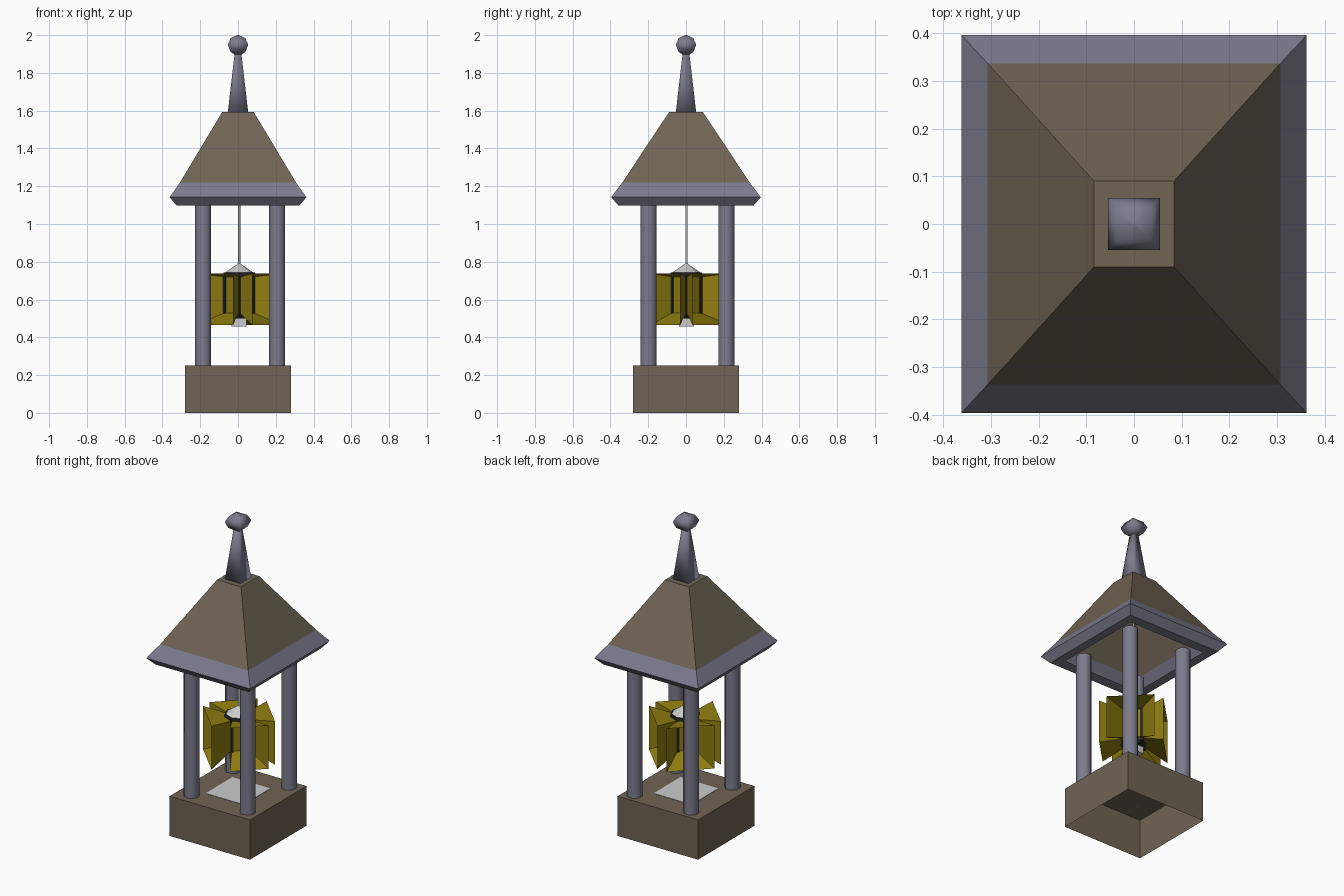
import bpy, bmesh, math
from mathutils import Matrix, Vector

if "Cube" in bpy.data.objects:
    bpy.data.objects.remove(bpy.data.objects["Cube"])


def material(name, rgb):
    m = bpy.data.materials.new(name)
    m.diffuse_color = (*rgb, 1)
    m.use_nodes = True
    m.node_tree.nodes["Principled BSDF"].inputs["Base Color"].default_value = m.diffuse_color
    return m


STONE = material("brown_stone", (0.16, 0.126, 0.088))
SLATE = material("slate_purple", (0.20, 0.198, 0.265))
GLASS = material("amber_glass", (0.28, 0.21, 0.005))
PALE = material("pale_metal", (0.60, 0.60, 0.60))
BLACK = material("black_iron", (0.02, 0.02, 0.026))


def make(name, bm, mat, smooth=None, normals=True):
    if normals:
        bmesh.ops.recalc_face_normals(bm, faces=bm.faces)
    me = bpy.data.meshes.new(name)
    bm.to_mesh(me)
    bm.free()
    me.materials.append(mat)
    ob = bpy.data.objects.new(name, me)
    bpy.context.collection.objects.link(ob)
    if smooth:
        bpy.ops.object.select_all(action='DESELECT')
        ob.select_set(True)
        bpy.context.view_layer.objects.active = ob
        bpy.ops.object.shade_smooth_by_angle(angle=math.radians(smooth))
    return ob


def loft(name, rings, mat, bottom=True, top=True, turn=0, at=(0, 0)):
    """Stack of rectangular rings (half x, half y, z), turned about z."""
    bm = bmesh.new()
    rot = Matrix.Rotation(math.radians(turn), 3, 'Z')
    loops = []
    for hx, hy, z in rings:
        loops.append([bm.verts.new(rot @ Vector((sx * hx, sy * hy, z)) + Vector((*at, 0)))
                      for sx, sy in ((-1, -1), (1, -1), (1, 1), (-1, 1))])
    for a, b in zip(loops, loops[1:]):
        for i in range(4):
            j = (i + 1) % 4
            bm.faces.new((a[i], a[j], b[j], b[i]))
    if bottom:
        bm.faces.new(loops[0][::-1])
    if top:
        bm.faces.new(loops[-1])
    return make(name, bm, mat)


def cone(name, x, y, z0, z1, r0, r1, sides, mat, turn=None, smooth=None):
    bm = bmesh.new()
    bmesh.ops.create_cone(bm, cap_ends=True, segments=sides, radius1=r0, radius2=r1,
                          depth=z1 - z0,
                          matrix=Matrix.Translation((x, y, (z0 + z1) / 2)) @
                          Matrix.Rotation(math.pi / sides if turn is None else turn, 4, 'Z'))
    return make(name, bm, mat, smooth)


# base: a box open underneath, with a pale plate on top
loft("base", [(.28, .28, 0), (.28, .28, .25)], STONE, bottom=False)
loft("base_plate", [(.133, .133, .25), (.133, .133, .252)], PALE, bottom=False)

# four posts
for i, x in enumerate((-.185, .207)):
    for j, y in enumerate((-.198, .214)):
        cone(f"post_{i}{j}", x, y, .25, 1.11, .046, .046, 8, SLATE, smooth=50)

# hollow roof: slate eaves ring and stone slopes
loft("eaves", [(.27, .29, 1.10), (.325, .357, 1.097), (.362, .396, 1.142), (.307, .337, 1.22)],
     SLATE, bottom=False, top=False)
loft("roof", [(.307, .337, 1.22), (.084, .09, 1.592)], STONE, bottom=False)

# spire and its square knob
for ob in (
    loft("spire", [(.054, .054, 1.59), (.017, .017, 1.91)], SLATE),
    loft("knob", [(.02, .02, 1.898), (.04, .04, 1.912), (.054, .054, 1.95),
                  (.038, .038, 1.985), (.004, .004, 2.0)], SLATE),
):
    for p in ob.data.polygons:
        p.use_smooth = True

# hanging lantern, turned to face the diagonals
C = (.006, .002)
cone("hanging_rod", *C, .77, 1.58, .006, .006, 6, PALE, smooth=70)
cone("lantern_cap", *C, .742, .79, .076, .007, 8, PALE, turn=0)
cone("lantern_top_band", *C, .724, .742, .084, .084, 8, BLACK, turn=0)
cone("lantern_bottom_band", *C, .50, .522, .062, .074, 8, BLACK, turn=0)
loft("lantern_foot", [(.04, .04, .457), (.04, .04, .50)], PALE, at=C)
for k in range(4):
    a = k * math.pi / 2
    loft(f"lantern_bar_{k}", [(.010, .010, .51), (.010, .010, .73)], BLACK, turn=45,
         at=(C[0] + .074 * math.cos(a), C[1] + .074 * math.sin(a)))

# four amber trays flaring outwards; the front right one is narrower on one side
for k in range(4):
    a = math.pi / 4 + k * math.pi / 2
    out = Vector((math.cos(a), math.sin(a), 0))
    side = Vector((-out.y, out.x, 0))
    bm = bmesh.new()
    loops = []
    for r, wl, wr, z0, z1 in ((.055, .052, .052, .53, .72),
                              (.184, .085 if k == 3 else .138, .138, .465, .738)):
        loops.append([bm.verts.new(Vector((*C, z)) + out * r + side * s)
                      for s, z in ((-wl, z0), (wr, z0), (wr, z1), (-wl, z1))])
    inner, outer = loops
    bm.faces.new(inner)
    for i in range(4):
        j = (i + 1) % 4
        bm.faces.new((inner[j], inner[i], outer[i], outer[j]))
    make(f"amber_tray_{k}", bm, GLASS, normals=False)
